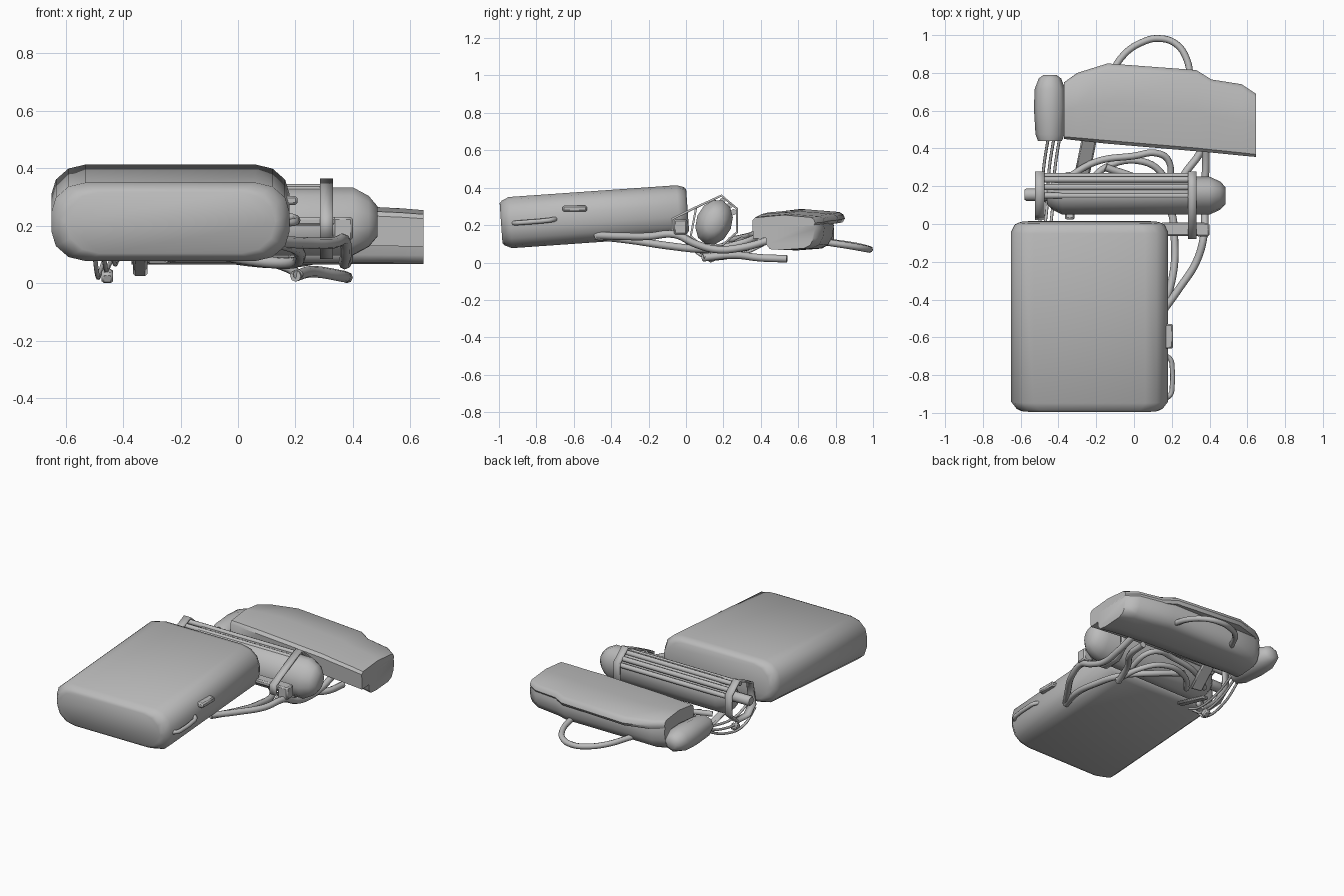
import bpy, bmesh, math
from mathutils import Matrix

cube = bpy.data.objects.get("Cube")
if cube:
    bpy.data.objects.remove(cube)

grey = bpy.data.materials.new("plain grey")
grey.use_nodes = True
grey.diffuse_color = (0.5, 0.5, 0.5, 1)
grey.node_tree.nodes["Principled BSDF"].inputs["Base Color"].default_value = (0.5, 0.5, 0.5, 1)


def finish(obj, angle=40):
    bpy.context.collection.objects.link(obj)
    obj.data.materials.append(grey)
    bpy.ops.object.select_all(action='DESELECT')
    obj.select_set(True)
    bpy.context.view_layer.objects.active = obj
    if obj.type == 'MESH':
        bpy.ops.object.shade_smooth_by_angle(angle=math.radians(angle))
    return obj


def loft(name, rings, matrix=None, caps=True, angle=40):
    """Skin a list of equal-length closed rings."""
    bm = bmesh.new()
    rows = [[bm.verts.new(p) for p in ring] for ring in rings]
    for a, b in zip(rows, rows[1:]):
        for i in range(len(a)):
            j = (i + 1) % len(a)
            bm.faces.new((a[i], a[j], b[j], b[i]))
    if caps:
        bm.faces.new(rows[0])
        bm.faces.new(rows[-1])
    bmesh.ops.recalc_face_normals(bm, faces=bm.faces)
    if matrix:
        bm.transform(matrix)
    mesh = bpy.data.meshes.new(name)
    bm.to_mesh(mesh)
    bm.free()
    return finish(bpy.data.objects.new(name, mesh), angle)


def roll(name, stations, ry, rz, matrix, sides=12):
    """Elliptical roll along local x; stations are (x, scale)."""
    turn = [math.tau * i / sides for i in range(sides)]
    return loft(name, [[(x, s * ry * math.cos(t), s * rz * math.sin(t)) for t in turn]
                       for x, s in stations], matrix, angle=50)


def tube(name, points, radius):
    curve = bpy.data.curves.new(name, 'CURVE')
    curve.dimensions = '3D'
    curve.bevel_depth = radius
    curve.bevel_resolution = 2
    curve.resolution_u = 6
    curve.use_fill_caps = True
    spline = curve.splines.new('BEZIER')
    spline.bezier_points.add(len(points) - 1)
    for bp, p in zip(spline.bezier_points, points):
        bp.co = p
        bp.handle_left_type = bp.handle_right_type = 'AUTO'
    return finish(bpy.data.objects.new(name, curve))


def band(name, x0, x1, loop):
    """Closed flat strap around the mat, loop given in y and z."""
    obj = loft(name, [[(x, y, z) for y, z in loop] for x in (x0, x1)], caps=False)
    mod = obj.modifiers.new("thickness", 'SOLIDIFY')
    mod.thickness = 0.012
    return obj


def box(name, centre, size, bevel=0.008, tilt=0, yaw=0):
    bm = bmesh.new()
    bmesh.ops.create_cube(bm, size=1)
    bm.transform(Matrix.Translation(centre) @ Matrix.Rotation(yaw, 4, 'Z')
                 @ Matrix.Rotation(tilt, 4, 'X') @ Matrix.Diagonal((*size, 1)))
    mesh = bpy.data.meshes.new(name)
    bm.to_mesh(mesh)
    bm.free()
    obj = finish(bpy.data.objects.new(name, mesh), 30)
    mod = obj.modifiers.new("soft edges", 'BEVEL')
    mod.width = bevel
    return obj


# Main pack: rounded section drawn along y, slightly tilted, with chamfered ends
def pack_ring(y, inset):
    ring = []
    hx, hz, rx, rz = 0.415 - inset, 0.137 - inset * 0.6, 0.12, 0.105
    for k, (sx, sz) in enumerate(((1, 1), (-1, 1), (-1, -1), (1, -1))):
        for i in range(4):
            t = math.pi / 2 * (k + i / 3)
            ring.append((sx * (hx - rx) + rx * math.cos(t), y,
                         sz * (hz - rz) + rz * math.sin(t)))
    return ring


tilt = Matrix.Translation((-0.235, -0.49, 0.245)) @ Matrix.Rotation(math.radians(4), 4, 'X')
loft("main_pack", [pack_ring(y, i) for y, i in
                   ((-0.5, 0.05), (-0.488, 0.028), (-0.45, 0), (0.45, 0),
                    (0.488, 0.02), (0.5, 0.045))], tilt, angle=50)

# Rolled mat and the poles strapped on it
roll_tilt = Matrix.Translation((0, 0.15, 0.215)) @ Matrix.Rotation(math.radians(-22), 4, 'X')
roll("rolled_mat", [(-0.46, 0.45), (-0.43, 0.75), (-0.38, 1), (0.4, 1), (0.455, 0.75), (0.485, 0.45)],
     0.096, 0.125, roll_tilt)
for i, (y, z) in enumerate(((0.15, 0.322), (0.195, 0.33), (0.235, 0.305), (0.255, 0.27))):
    roll(f"pole_{i + 1}", [(-0.5, 1), (0.3, 1)], 0.016, 0.016, Matrix.Translation((0, y, z)), 8)
roll("end_peg", [(-0.58, 0.8), (-0.57, 1), (-0.45, 1)], 0.033, 0.033,
     Matrix.Translation((0, 0.155, 0.23)), 8)

# Straps around the mat
loop = [(-0.08, 0.235), (0.05, 0.3), (0.19, 0.364), (0.278, 0.29), (0.278, 0.16),
        (0.2, 0.09), (0.08, 0.085), (0, 0.14), (-0.08, 0.17)]
band("left_mat_strap", 0.285, 0.33, loop)
band("right_mat_strap", -0.523, -0.475, [(max(y, 0.02), z) for y, z in loop[1:-1]])
box("strap_buckle", (0.365, -0.03, 0.19), (0.07, 0.07, 0.08))
box("strap_tab", (0.26, -0.028, 0.215), (0.24, 0.07, 0.03))

# Rear bag: lid with an upright front box, over a rounded body
lid = [(0.01, 0.135), (0, 0.25), (0.04, 0.268), (0.5, 0.285), (0.93, 0.27), (0.98, 0.257),
       (1, 0.235), (0.97, 0.215), (0.22, 0.21), (0.22, 0.14)]
stations = [(-0.37, 0.45, 0.75, 1), (-0.3, 0.442, 0.8, 1), (-0.14, 0.425, 0.85, 1),
            (0.33, 0.385, 0.815, 0.95), (0.41, 0.378, 0.765, 0.92), (0.57, 0.362, 0.74, 0.88),
            (0.645, 0.355, 0.69, 0.85)]
loft("bag_lid", [[(x, a + u * (b - a), 0.08 + (z - 0.08) * s) for u, z in lid]
                 for x, a, b, s in stations])
body = [(0.22, 0.23), (0.22, 0.1), (0.28, 0.07), (0.45, 0.065), (0.82, 0.075), (0.92, 0.095),
        (0.98, 0.14), (1, 0.2), (0.97, 0.24)]
loft("bag_body", [[(x, a + u * (min(b, 0.79) - a), 0.08 + (z - 0.08) * s) for u, z in body]
                  for x, a, b, s in stations], angle=60)
tube("carry_handle", [(-0.14, 0.76, 0.11), (-0.05, 0.9, 0.09), (0.05, 0.965, 0.075),
                      (0.13, 0.982, 0.07), (0.22, 0.955, 0.075), (0.28, 0.87, 0.09),
                      (0.3, 0.74, 0.11)], 0.018)

# Small side pouch
roll("side_pouch", [(-0.175, 0.75), (-0.14, 0.9), (0, 1), (0.1, 0.95), (0.155, 0.7), (0.175, 0.4)],
     0.085, 0.078, Matrix.Translation((-0.445, 0.615, 0.155)) @ Matrix.Rotation(math.pi / 2, 4, 'Z'), 8)

# Carrying straps passing under the mat
tube("left_carry_strap", [(0.14, -0.48, 0.145), (0.24, -0.34, 0.14), (0.33, -0.2, 0.14),
                          (0.37, -0.06, 0.15), (0.375, 0.05, 0.1), (0.37, 0.16, 0.07),
                          (0.38, 0.3, 0.08), (0.38, 0.45, 0.12)], 0.02)
tube("centre_carry_strap", [(0.14, -0.48, 0.14), (0.2, -0.3, 0.12), (0.215, -0.1, 0.09),
                            (0.18, 0.1, 0.07), (0.05, 0.22, 0.08), (-0.15, 0.3, 0.12)], 0.02)
tube("upper_rear_loop", [(-0.36, 0.24, 0.12), (-0.2, 0.33, 0.14), (0, 0.36, 0.15),
                         (0.12, 0.375, 0.14), (0.18, 0.34, 0.12), (0.19, 0.2, 0.08)], 0.018)
tube("lower_rear_loop", [(-0.25, 0.2, 0.09), (-0.15, 0.3, 0.1), (0.05, 0.33, 0.09),
                         (0.16, 0.25, 0.06), (0.21, 0.09, 0.03)], 0.018)
tube("ground_strap", [(0.2, 0.09, 0.025), (0.26, 0.25, 0.04), (0.36, 0.4, 0.025),
                      (0.38, 0.54, 0.02)], 0.02)
box("wide_strap", (-0.255, 0.36, 0.13), (0.08, 0.24, 0.025), tilt=0.5, yaw=-0.2)
box("under_strap", (-0.34, 0.15, 0.065), (0.05, 0.26, 0.02), tilt=-0.25)

# Thin cords near the side pouch
for i, x in enumerate((-0.48, -0.45, -0.42)):
    tube(f"cord_{i + 1}", [(x - 0.02, 0, 0.11), (x - 0.01, 0.1, 0.03 + 0.02 * i),
                           (x, 0.28, 0.04 + 0.02 * i), (x + 0.03, 0.48, 0.13)], 0.008)
box("cord_lock", (-0.455, 0.14, 0.025), (0.04, 0.05, 0.04), tilt=0.4)

# Fittings on the pack side
tube("side_handle", [(0.16, -0.93, 0.21), (0.195, -0.9, 0.212), (0.202, -0.86, 0.215),
                     (0.202, -0.76, 0.223), (0.195, -0.72, 0.228), (0.16, -0.69, 0.235)], 0.013)
box("side_buckle", (0.18, -0.595, 0.288), (0.055, 0.13, 0.032))
